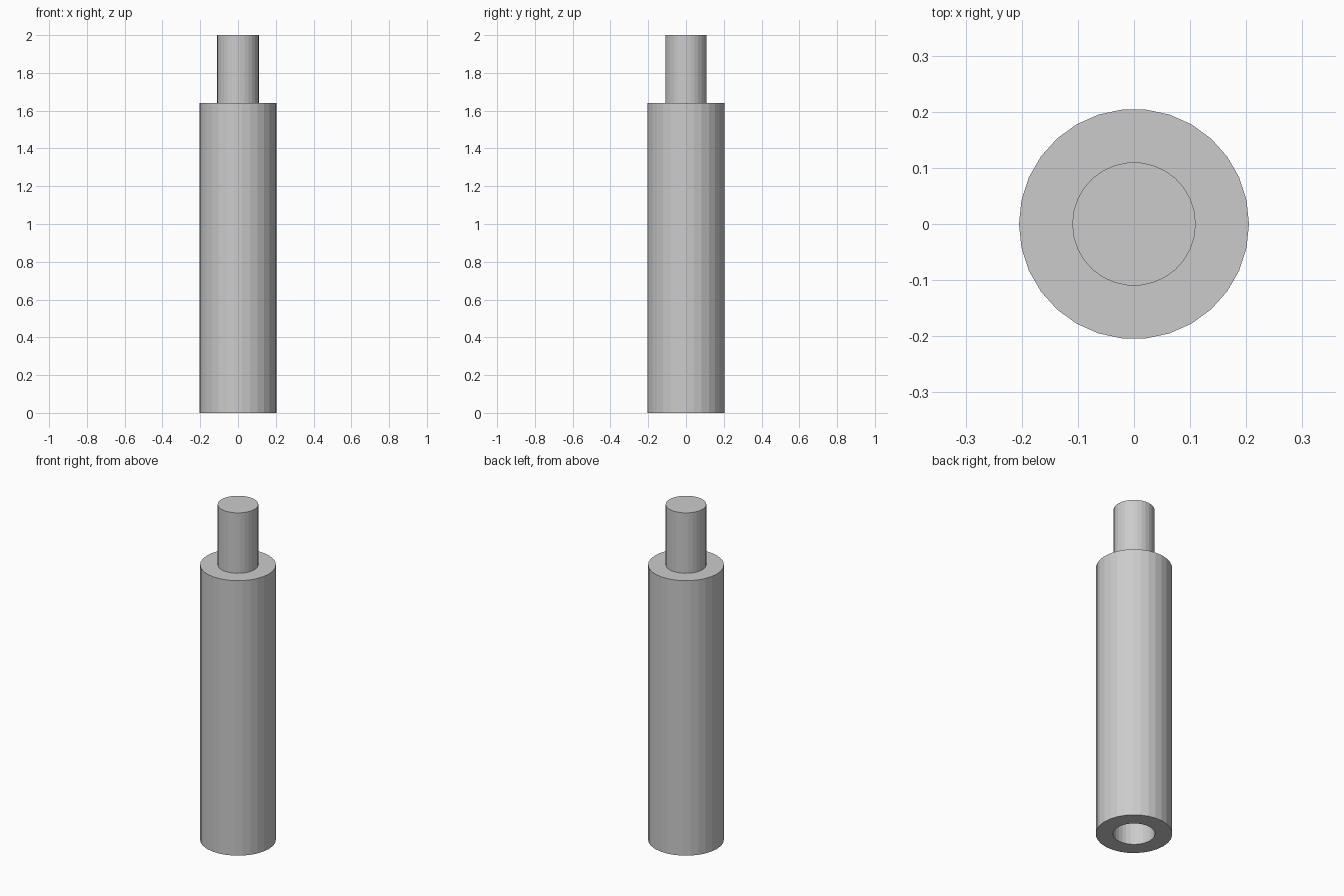
import bpy, bmesh
from math import cos, sin, pi

if "Cube" in bpy.data.objects:
    bpy.data.objects.remove(bpy.data.objects["Cube"])

SIDES = 30
BODY_R, STUD_R, HOLE_R = 0.205, 0.11, 0.112
BODY_H, TOP_H, HOLE_DEPTH = 1.64, 2.0, 0.4

# Profile (radius, height): blind hole, bottom rim, body, shoulder, stud
profile = [(HOLE_R, HOLE_DEPTH), (HOLE_R, 0), (BODY_R, 0),
           (BODY_R, BODY_H), (STUD_R, BODY_H), (STUD_R, TOP_H)]

bm = bmesh.new()
rings = [[bm.verts.new((r * cos(2 * pi * i / SIDES), r * sin(2 * pi * i / SIDES), z))
          for i in range(SIDES)] for r, z in profile]

# Walls between successive rings
for a, b in zip(rings, rings[1:]):
    for i in range(SIDES):
        j = (i + 1) % SIDES
        bm.faces.new((a[i], a[j], b[j], b[i]))

# Hole floor and stud cap
bm.faces.new(rings[0][::-1])
bm.faces.new(rings[-1])
bmesh.ops.recalc_face_normals(bm, faces=bm.faces)

mesh = bpy.data.meshes.new("threaded_standoff")
bm.to_mesh(mesh)
bm.free()
standoff = bpy.data.objects.new("threaded_standoff", mesh)
bpy.context.collection.objects.link(standoff)
